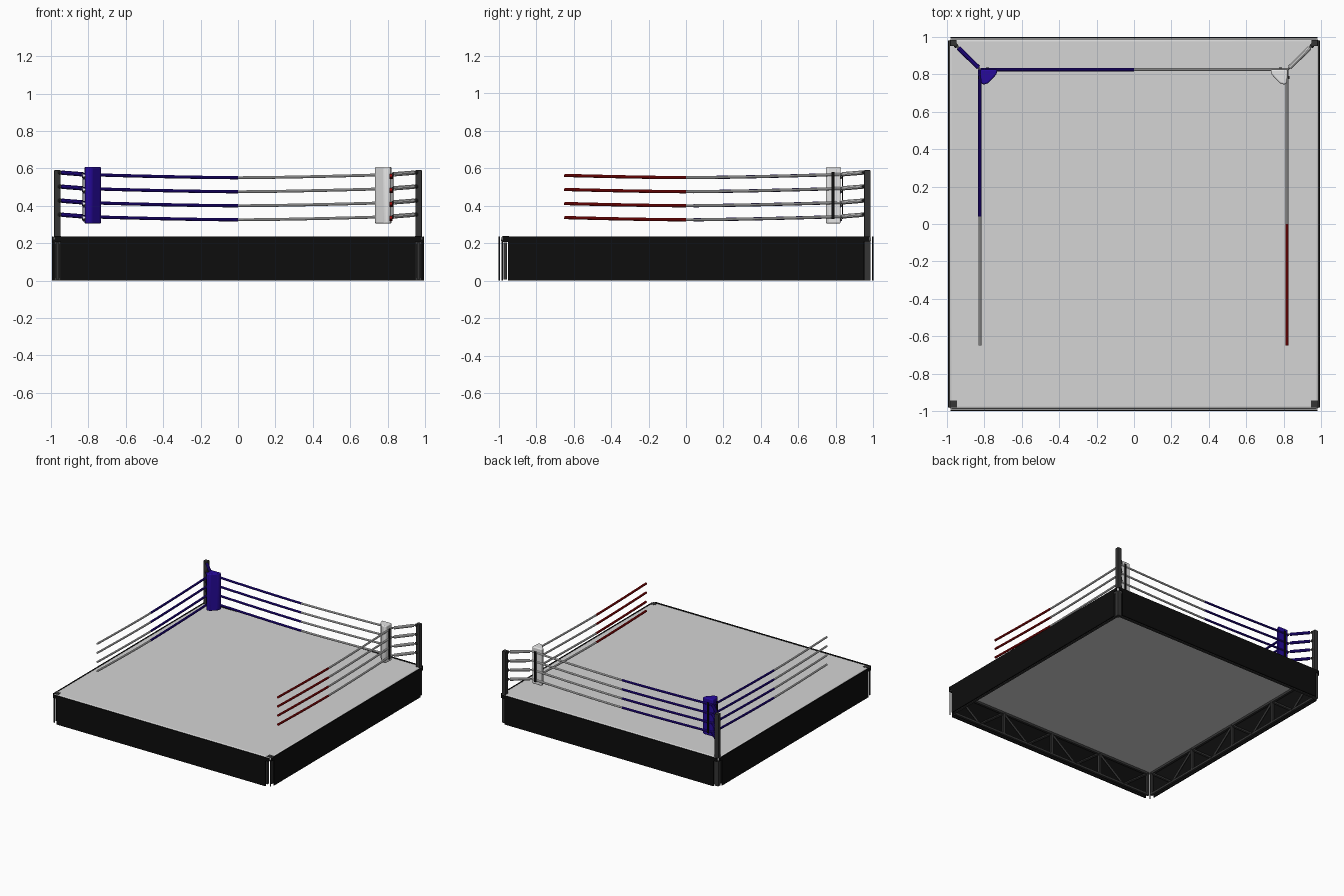
import bpy, bmesh, math
from mathutils import Vector

cube = bpy.data.objects.get("Cube")
if cube:
    bpy.data.objects.remove(cube, do_unlink=True)


def material(name, r, g, b):
    m = bpy.data.materials.new(name)
    m.use_nodes = True
    m.diffuse_color = (r, g, b, 1)
    node = m.node_tree.nodes["Principled BSDF"]
    node.inputs["Base Color"].default_value = (r, g, b, 1)
    node.inputs["Roughness"].default_value = 0.7
    return m


CANVAS = material("canvas grey", 0.66, 0.66, 0.66)
WHITE = material("padding white", 0.78, 0.78, 0.78)
BLUE = material("deep blue", 0.02, 0.003, 0.33)
RED = material("rope red", 0.4, 0.004, 0.004)
BLACK = material("apron black", 0.004, 0.004, 0.004)
STEEL = material("dark steel", 0.035, 0.035, 0.035)
METAL = material("buckle metal", 0.35, 0.35, 0.35)


def finish(name, bm, mat, bevel=0, segments=2, smooth=False):
    bmesh.ops.recalc_face_normals(bm, faces=bm.faces)
    mesh = bpy.data.meshes.new(name)
    bm.to_mesh(mesh)
    bm.free()
    mesh.materials.append(mat)
    ob = bpy.data.objects.new(name, mesh)
    bpy.context.collection.objects.link(ob)
    if bevel:
        mod = ob.modifiers.new("soft edges", 'BEVEL')
        mod.width = bevel
        mod.segments = segments
    if smooth:
        bpy.ops.object.select_all(action='DESELECT')
        ob.select_set(True)
        bpy.context.view_layer.objects.active = ob
        bpy.ops.object.shade_smooth_by_angle()
    return ob


def add_box(bm, center, size):
    made = bmesh.ops.create_cube(bm, size=1)["verts"]
    bmesh.ops.scale(bm, vec=size, verts=made)
    bmesh.ops.translate(bm, vec=center, verts=made)


def box(name, center, size, mat, **kw):
    bm = bmesh.new()
    add_box(bm, center, size)
    return finish(name, bm, mat, **kw)


def add_tube(bm, path, radius, sides=10):
    path = [Vector(p) for p in path]
    rings = []
    for i, p in enumerate(path):
        d = path[min(i + 1, len(path) - 1)] - path[max(i - 1, 0)]
        rot = d.to_track_quat('Z', 'Y')
        angles = [math.tau * k / sides for k in range(sides)]
        rings.append([bm.verts.new(p + rot @ Vector((radius * math.cos(a), radius * math.sin(a), 0)))
                      for a in angles])
    for a, b in zip(rings, rings[1:]):
        for k in range(sides):
            n = (k + 1) % sides
            bm.faces.new((a[k], a[n], b[n], b[k]))
    bm.faces.new(rings[0])
    bm.faces.new(rings[-1])


def tube(name, path, radius, mat):
    bm = bmesh.new()
    add_tube(bm, path, radius)
    return finish(name, bm, mat, smooth=True)


# Canvas deck
box("canvas", (0, 0, 0.222), (1.976, 1.976, 0.03), CANVAS, bevel=0.012, segments=3, smooth=True)

# Apron curtains, open at the corners, each with a steel truss inside
for side, turn in (("front", 0), ("left", 1), ("back", 2), ("right", 3)):
    edge = 0.996 if turn % 2 == 0 else 0.991
    apron = box(side + "_apron", (0, -edge, 0.117), (1.9, 0.008, 0.234), BLACK)
    lip = box(side + "_apron_lip", (0, -edge, 0.222), (1.96, 0.008, 0.026), BLACK)
    bm = bmesh.new()
    y = -0.965
    for z in (0.015, 0.195):
        add_box(bm, (0, y, z), (1.9, 0.018, 0.018))
    bays = 8
    step = 1.88 / bays
    for i in range(bays + 1):
        x = -0.94 + i * step
        if i % 2 == 0:
            add_box(bm, (x, y, 0.105), (0.018, 0.018, 0.17))
        if i < bays:
            low, high = (0.015, 0.195) if i % 2 else (0.195, 0.015)
            add_tube(bm, [(x, y, low), (x + step, y, high)], 0.01, 4)
    truss = finish(side + "_truss", bm, STEEL)
    for ob in (apron, lip, truss):
        ob.rotation_euler.z = turn * math.pi / 2

# Corner posts: tall at the back, thin legs with caps at the front
for side, sx in (("left", 1), ("right", -1)):
    box(side + "_back_post", (sx * 0.966, 0.968, 0.295), (0.034, 0.034, 0.59), STEEL, bevel=0.003)
    tube(side + "_front_leg", [(sx * 0.982, -0.982, 0), (sx * 0.982, -0.982, 0.22)], 0.004, STEEL)
    box(side + "_front_cap", (sx * 0.965, -0.962, 0.235), (0.036, 0.036, 0.008), STEEL)

# Ropes sag gently from the corners to the middle of each side
LEVELS = [0.325 + 0.075 * i for i in range(4)]
RX = 0.818
RY = 0.825


def rope(name, along, fixed, start, end, z, mat, radius=0.009):
    pts = []
    for i in range(9):
        t = start + (end - start) * i / 8
        h = z + 0.017 * abs(t / 0.82) ** 1.5
        pts.append((t, fixed, h) if along == "x" else (fixed, t, h))
    tube(name, pts, radius, mat)


for n, z in enumerate(LEVELS, 1):
    rope(f"back_rope_blue_{n}", "x", RY, -RX, 0, z, BLUE)
    rope(f"back_rope_white_{n}", "x", RY, 0, RX, z, WHITE, 0.008)
    rope(f"right_rope_blue_{n}", "y", -RX - 0.006, RY, 0.04, z, BLUE)
    rope(f"right_rope_white_{n}", "y", -RX - 0.006, 0.04, -0.65, z, WHITE, 0.008)
    rope(f"left_rope_white_{n}", "y", RX, RY, 0, z, WHITE, 0.008)
    rope(f"left_rope_red_{n}", "y", RX, 0, -0.65, z, RED)

# Corner pads, straps and turnbuckles
PAD = [(0.73, 0.826), (0.735, 0.80), (0.78, 0.752), (0.806, 0.745), (0.818, 0.755), (0.822, 0.826)]
for side, sx, mat in (("left", 1, WHITE), ("right", -1, BLUE)):
    bm = bmesh.new()
    face = bm.faces.new([bm.verts.new((sx * x, y, 0.305)) for x, y in PAD])
    top = bmesh.ops.extrude_face_region(bm, geom=[face])["geom"]
    bmesh.ops.translate(bm, vec=(0, 0, 0.303), verts=[v for v in top if isinstance(v, bmesh.types.BMVert)])
    finish(side + "_corner_pad", bm, mat, bevel=0.01, segments=3, smooth=True)
    box(side + "_side_strap", (sx * 0.829, 0.784, 0.455), (0.006, 0.016, 0.25), BLACK)
    box(side + "_back_strap", (sx * 0.784, 0.835, 0.455), (0.016, 0.006, 0.25), BLACK)
    for n, z in enumerate(LEVELS, 1):
        a = Vector((sx * 0.815, 0.82, z + 0.017))
        b = Vector((sx * 0.956, 0.958, z + 0.028))
        tube(f"{side}_turnbuckle_rod_{n}", [a, b], 0.006, METAL)
        tube(f"{side}_turnbuckle_{n}", [a.lerp(b, 0.12), a.lerp(b, 0.88)], 0.012, mat)
        tube(f"{side}_turnbuckle_eye_{n}", [a.lerp(b, 0.93), b], 0.011, STEEL)
